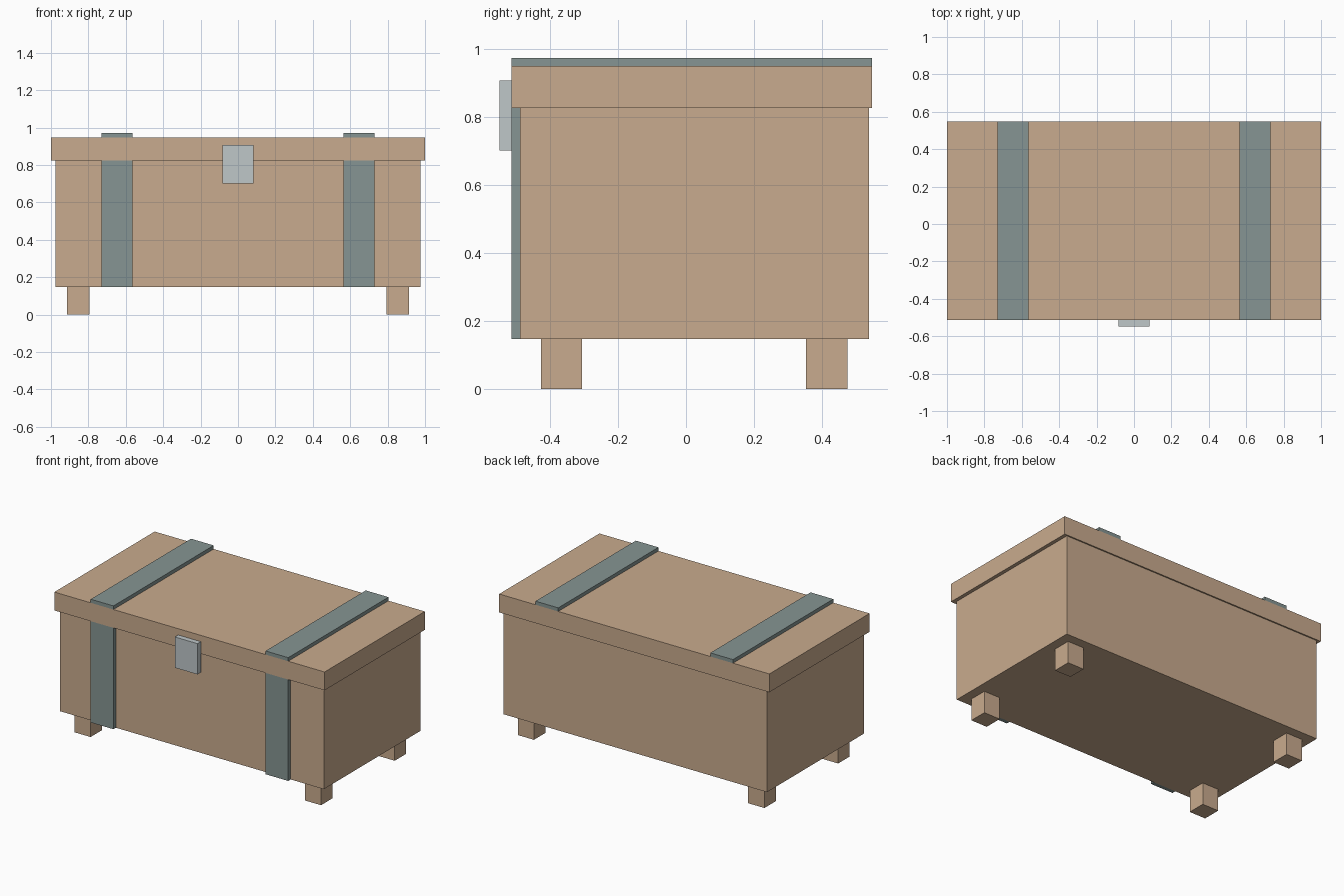
import bpy

if "Cube" in bpy.data.objects:
    bpy.data.objects.remove(bpy.data.objects["Cube"])


def srgb(r, g, b):
    def lin(c):
        c /= 255
        return c / 12.92 if c <= 0.04045 else ((c + 0.055) / 1.055) ** 2.4
    return (lin(r), lin(g), lin(b), 1)


def material(name, rgb):
    m = bpy.data.materials.new(name)
    m.diffuse_color = srgb(*rgb)
    m.use_nodes = True
    m.node_tree.nodes["Principled BSDF"].inputs["Base Color"].default_value = m.diffuse_color
    return m


wood = material("wood", (201, 171, 142))
iron = material("strap_metal", (134, 149, 147))
steel = material("clasp_metal", (191, 199, 201))


def box(name, x, y, z, mat):
    """Box from (min, max) ranges along each axis."""
    bpy.ops.mesh.primitive_cube_add(size=1)
    ob = bpy.context.object
    ob.name = name
    for v in ob.data.vertices:
        v.co = [r[0] if c < 0 else r[1] for c, r in zip(v.co, (x, y, z))]
    ob.data.materials.append(mat)
    return ob


# Chest body and overhanging lid
box("body", (-0.976, 0.976), (-0.487, 0.538), (0.147, 0.825), wood)
box("lid", (-1, 1), (-0.513, 0.547), (0.825, 0.948), wood)

# Clasp on the lid front
box("clasp", (-0.084, 0.084), (-0.548, -0.513), (0.70, 0.906), steel)

for side, s in (("left", -1), ("right", 1)):
    # Straps on the lid top and body front
    x = sorted((s * 0.563, s * 0.731))
    box(f"{side}_lid_strap", x, (-0.513, 0.547), (0.948, 0.972), iron)
    box(f"{side}_front_strap", x, (-0.513, -0.487), (0.147, 0.825), iron)
    # Feet
    x = sorted((s * 0.793, s * 0.913))
    box(f"{side}_front_foot", x, (-0.426, -0.305), (0, 0.147), wood)
    box(f"{side}_back_foot", x, (0.353, 0.475), (0, 0.147), wood)
